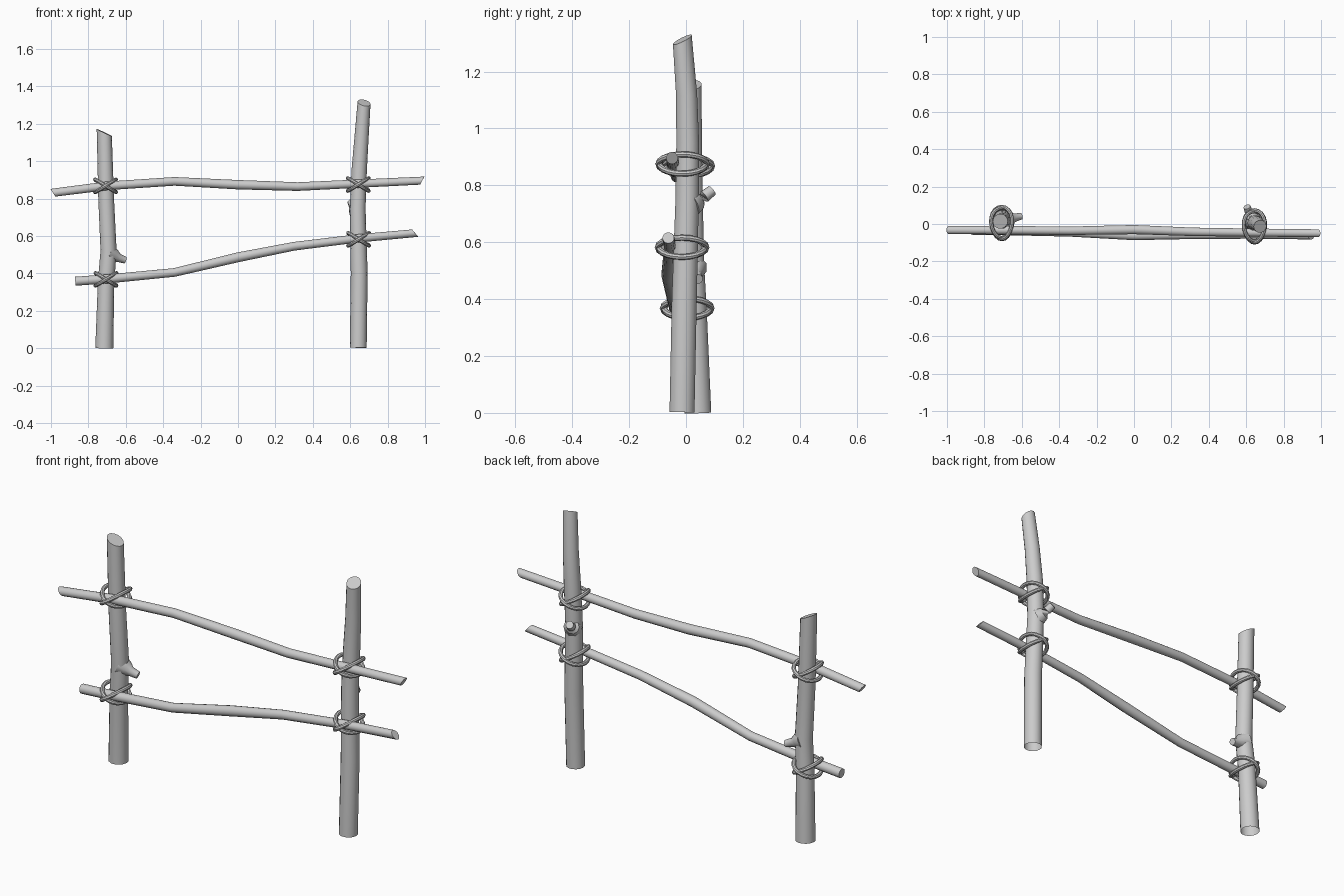
import bpy, bmesh, math
from mathutils import Vector

cube = bpy.data.objects.get("Cube")
if cube:
    bpy.data.objects.remove(cube, do_unlink=True)

GREY = (0.6, 0.6, 0.6, 1)
mat = bpy.data.materials.new("plain_grey")
mat.use_nodes = True
mat.diffuse_color = GREY
bsdf = mat.node_tree.nodes["Principled BSDF"]
bsdf.inputs["Base Color"].default_value = GREY


def tube(name, path, radii, sides=14, closed=False, cuts=((0, 0, 0), (0, 0, 0)), caps=(True, True)):
    """Sweep a round section along path; cuts slant each end along the path direction."""
    pts = [Vector(p) for p in path]
    n = len(pts)
    bm = bmesh.new()
    rings = []
    for i, p in enumerate(pts):
        if closed:
            t = pts[(i + 1) % n] - pts[i - 1]
        else:
            t = pts[min(i + 1, n - 1)] - pts[max(i - 1, 0)]
        t.normalize()
        ref = Vector((0, 1, 0)) if abs(t.y) < 0.8 and not closed else Vector((0, 0, 1))
        u = t.cross(ref).normalized()
        v = t.cross(u)
        slant = Vector(cuts[0] if i == 0 else cuts[1] if i == n - 1 else (0, 0, 0))
        ring = []
        for k in range(sides):
            a = math.tau * k / sides
            d = (u * math.cos(a) + v * math.sin(a)) * radii[i]
            ring.append(bm.verts.new(p + d + t * d.dot(slant)))
        rings.append(ring)
    for i in range(n if closed else n - 1):
        a, b = rings[i], rings[(i + 1) % n]
        for k in range(sides):
            j = (k + 1) % sides
            bm.faces.new((a[k], a[j], b[j], b[k]))
    if not closed:
        if caps[0]:
            bm.faces.new(rings[0])
        if caps[1]:
            bm.faces.new(rings[-1])
    bmesh.ops.recalc_face_normals(bm, faces=bm.faces)
    me = bpy.data.meshes.new(name)
    bm.to_mesh(me)
    bm.free()
    me.materials.append(mat)
    ob = bpy.data.objects.new(name, me)
    bpy.context.collection.objects.link(ob)
    bpy.ops.object.select_all(action="DESELECT")
    ob.select_set(True)
    bpy.context.view_layer.objects.active = ob
    bpy.ops.object.shade_smooth_by_angle(angle=math.radians(40))
    return ob


# Upright posts, open underneath, with slanted tops
tube("right_post",
     [(-0.715, 0.042, 0), (-0.705, 0.03, 0.36), (-0.692, 0.022, 0.52), (-0.705, 0.017, 0.8), (-0.715, 0.015, 1.153)],
     [0.048, 0.044, 0.043, 0.042, 0.04], cuts=((0, 0, 0), (-0.5, 0.05, 0)), caps=(False, True))
tube("left_post",
     [(0.643, -0.014, 0.003), (0.648, -0.006, 0.4), (0.64, 0.004, 0.75), (0.648, 0.006, 0.95), (0.66, 0.002, 1.12),
      (0.674, -0.013, 1.312)],
     [0.045, 0.045, 0.042, 0.041, 0.038, 0.035], cuts=((0, 0, 0), (-0.15, 0.4, 0)), caps=(False, True))

# Broken branch stubs
tube("right_post_stub",
     [(-0.69, 0.025, 0.508), (-0.66, 0.03, 0.495), (-0.638, 0.034, 0.483), (-0.602, 0.042, 0.47)],
     [0.05, 0.036, 0.023, 0.018], sides=10)
tube("left_post_stub",
     [(0.635, 0.02, 0.735), (0.622, 0.045, 0.748), (0.614, 0.064, 0.76), (0.604, 0.092, 0.782)],
     [0.045, 0.033, 0.022, 0.019], sides=10)

# Horizontal rails with slanted ends
tube("upper_rail",
     [(-0.99, -0.032, 0.831), (-0.7, -0.033, 0.868), (-0.34, -0.036, 0.892), (0, -0.03, 0.874),
      (0.32, -0.042, 0.864), (0.65, -0.046, 0.88), (0.985, -0.049, 0.896)],
     [0.022, 0.023, 0.023, 0.025, 0.023, 0.022, 0.021], cuts=((0, 0, -0.5), (0, 0, 0.6)))
tube("lower_rail",
     [(-0.87, -0.034, 0.358), (-0.7, -0.036, 0.37), (-0.34, -0.045, 0.405), (0, -0.061, 0.486),
      (0.3, -0.058, 0.545), (0.64, -0.057, 0.587), (0.947, -0.062, 0.615)],
     [0.024, 0.024, 0.023, 0.026, 0.023, 0.022, 0.021], cuts=((0, 0, 0), (0, 0, -0.7)))


# Rope lashings: two oppositely tilted loops that cross in front and behind
def lashing(name, x, y, z):
    for label, tilt in (("rising", 1), ("falling", -1)):
        loop = []
        for k in range(20):
            a = math.tau * k / 20
            c, s = math.cos(a), math.sin(a)
            loop.append((x + 0.056 * c * (1 + 0.12 * s), y + (0.083 + 0.003 * tilt) * s, z + tilt * 0.034 * c))
        tube(f"{name}_{label}_rope", loop, [0.0105] * 20, sides=8, closed=True)


lashing("upper_right", -0.708, 0.006, 0.868)
lashing("lower_right", -0.706, 0.004, 0.368)
lashing("upper_left", 0.643, -0.012, 0.875)
lashing("lower_left", 0.645, -0.014, 0.582)
